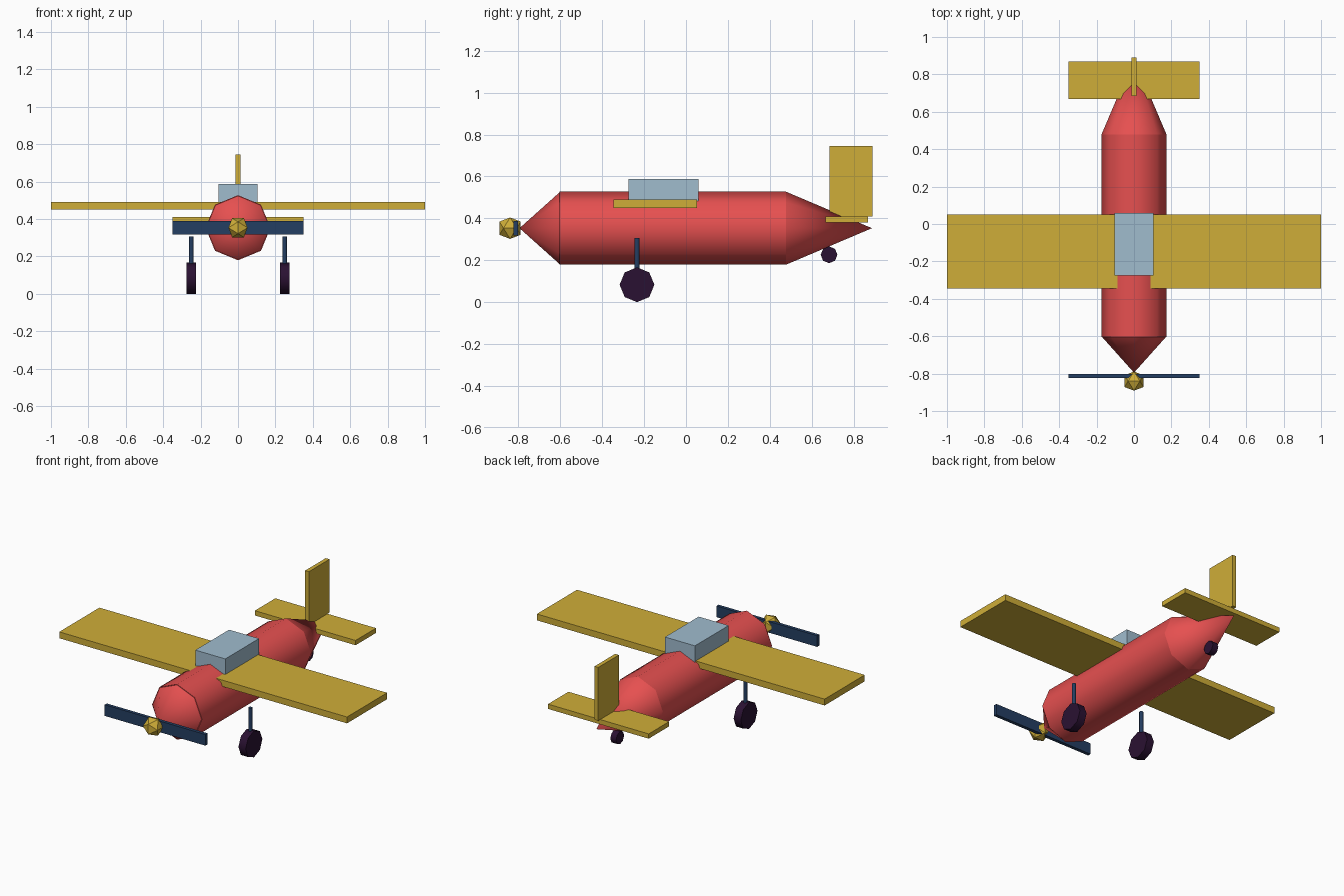
import bpy, bmesh, math
from mathutils import Vector

cube = bpy.data.objects.get("Cube")
if cube:
    bpy.data.objects.remove(cube, do_unlink=True)


def material(name, rgb):
    linear = [((c / 255 + 0.055) / 1.055) ** 2.4 for c in rgb] + [1]
    m = bpy.data.materials.new(name)
    m.use_nodes = True
    m.diffuse_color = linear
    m.node_tree.nodes["Principled BSDF"].inputs["Base Color"].default_value = linear
    return m


red = material("red paint", (230, 80, 80))
gold = material("gold paint", (207, 174, 56))
navy = material("navy metal", (36, 62, 98))
rubber = material("dark rubber", (42, 17, 50))
glass = material("pale blue glass", (160, 188, 206))


def finish(name, bm, mat):
    bmesh.ops.recalc_face_normals(bm, faces=bm.faces)
    mesh = bpy.data.meshes.new(name)
    bm.to_mesh(mesh)
    bm.free()
    mesh.materials.append(mat)
    obj = bpy.data.objects.new(name, mesh)
    bpy.context.collection.objects.link(obj)
    return obj


def box(name, low, high, mat):
    """Box between two opposite corners."""
    low, high = Vector(low), Vector(high)
    bm = bmesh.new()
    bmesh.ops.create_cube(bm, size=1)
    bmesh.ops.scale(bm, vec=high - low, verts=bm.verts)
    bmesh.ops.translate(bm, vec=(low + high) / 2, verts=bm.verts)
    return finish(name, bm, mat)


def tube(name, start, end, r_start, r_end, mat, sides=8):
    """Eight-sided cylinder or cone with rounded shading and flat caps."""
    start, end = Vector(start), Vector(end)
    axis = (end - start).normalized()
    up = Vector((0, 1, 0)) if abs(axis.z) > 0.5 else Vector((0, 0, 1))
    side = axis.cross(up)
    bm = bmesh.new()
    rings = []
    for centre, r in ((start, r_start), (end, r_end)):
        if r == 0:
            rings.append([bm.verts.new(centre)] * sides)
            continue
        ring = []
        for i in range(sides):
            a = math.tau * i / sides
            ring.append(bm.verts.new(centre + r * (up * math.cos(a) + side * math.sin(a))))
        bm.faces.new(ring)
        rings.append(ring)
    a, b = rings
    for i in range(sides):
        j = (i + 1) % sides
        corners = list(dict.fromkeys((a[i], a[j], b[j], b[i])))
        bm.faces.new(corners).smooth = True
    # keep the rims crisp
    for e in bm.edges:
        e.smooth = all(f.smooth for f in e.link_faces)
    return finish(name, bm, mat)


# Fuselage
AXIS, R = 0.353, 0.174
tube("fuselage", (0, -0.605, AXIS), (0, 0.478, AXIS), R, R, red)
tube("nose_cone", (0, -0.605, AXIS), (0, -0.795, AXIS), R - 0.004, 0, red)
tube("tail_cone", (0, 0.478, AXIS), (0, 0.888, AXIS), R, 0, red)

# Flying surfaces and cockpit
box("wing", (-1, -0.346, 0.45), (1, 0.052, 0.49), gold)
box("tailplane", (-0.35, 0.667, 0.38), (0.35, 0.87, 0.41), gold)
box("fin", (-0.013, 0.685, 0.41), (0.013, 0.89, 0.745), gold)
box("cockpit", (-0.104, -0.275, 0.46), (0.104, 0.06, 0.588), glass)

# Propeller with a twenty-sided spinner
box("propeller", (-0.35, -0.823, AXIS - 0.035), (0.35, -0.802, AXIS + 0.035), navy)
bm = bmesh.new()
long = 0.051
short = long * 2 / (1 + math.sqrt(5))
for s in (-short, short):
    for t in (-long, long):
        for p in ((s, 0, t), (0, t, s), (t, s, 0)):
            bm.verts.new(Vector(p) + Vector((0, -0.84, AXIS)))
bmesh.ops.convex_hull(bm, input=bm.verts)
finish("spinner", bm, gold)

# Landing gear
for name, x in (("left", 0.25), ("right", -0.25)):
    tube(name + "_strut", (x, -0.234, 0.1), (x, -0.234, 0.306), 0.012, 0.012, navy)
    tube(name + "_wheel", (x - 0.025, -0.234, 0.083), (x + 0.025, -0.234, 0.083),
         0.083, 0.083, rubber)
tube("tail_wheel", (-0.02, 0.683, 0.226), (0.02, 0.683, 0.226), 0.04, 0.04, rubber)
